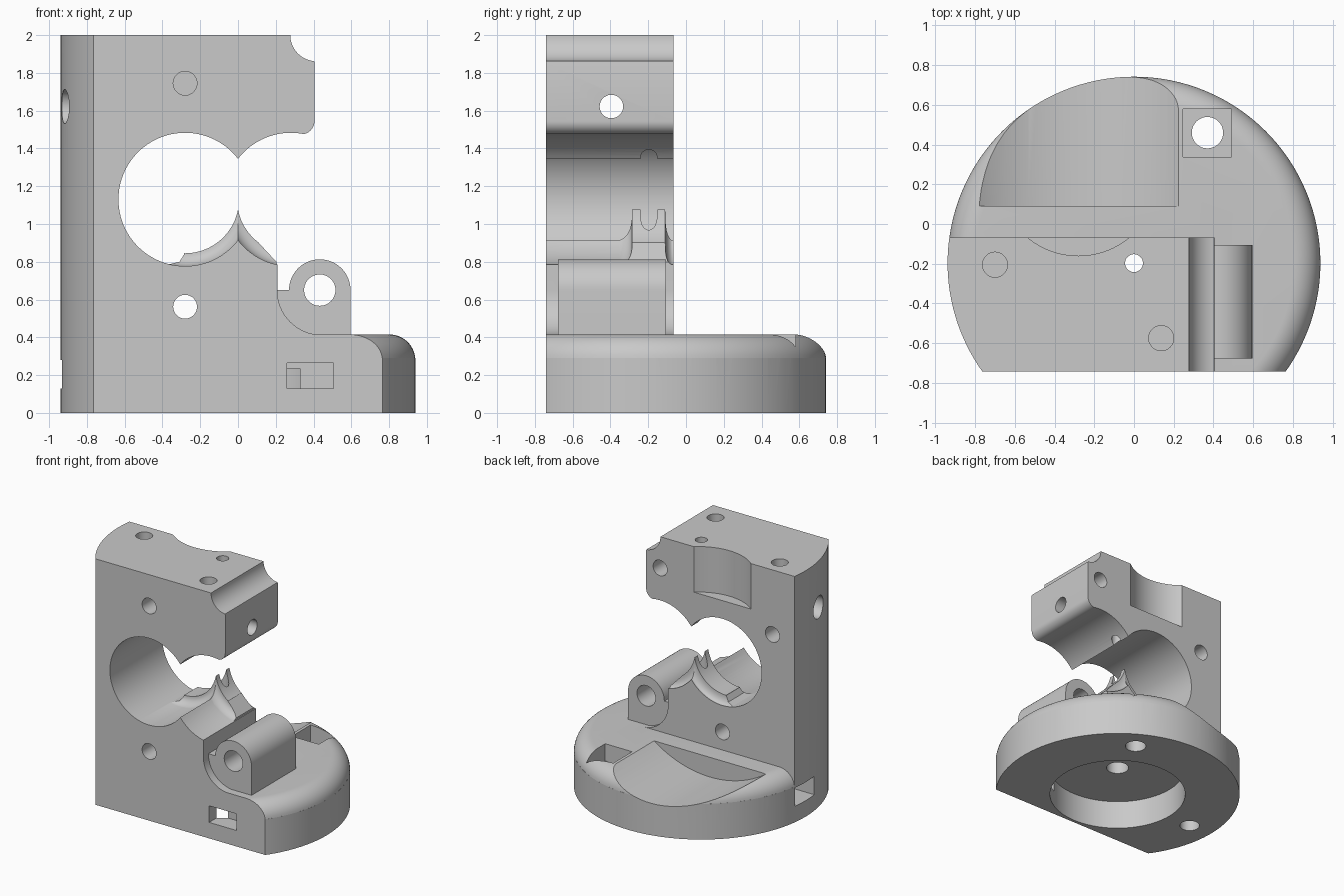
import bpy, bmesh
from math import sin, cos, pi, radians
from mathutils import Vector

old = bpy.data.objects.get("Cube")
if old:
    bpy.data.objects.remove(old, do_unlink=True)

grey = bpy.data.materials.new("plain grey")
grey.use_nodes = True
colour = (0.585, 0.585, 0.585, 1)
grey.diffuse_color = colour
grey.node_tree.nodes["Principled BSDF"].inputs["Base Color"].default_value = colour

YC = -0.197               # centre of the round base
R = 0.939                 # radius of the base
FRONT, BACK = -0.742, -0.067
BORE_X, BORE_Z, BORE_R = 0.28, 1.13, 0.353


def finish(name, bm):
    bmesh.ops.recalc_face_normals(bm, faces=bm.faces)
    mesh = bpy.data.meshes.new(name)
    bm.to_mesh(mesh)
    bm.free()
    mesh.materials.append(grey)
    ob = bpy.data.objects.new(name, mesh)
    bpy.context.collection.objects.link(ob)
    return ob


def arc(cx, cz, r, a0, a1, n=16):
    steps = [radians(a0 + (a1 - a0) * i / n) for i in range(n + 1)]
    return [(cx + r * cos(a), cz + r * sin(a)) for a in steps]


def prism(name, pts, y0, y1):
    """Extrude an (x, z) outline along y, closed at both ends."""
    bm = bmesh.new()
    near = [bm.verts.new((x, y0, z)) for x, z in pts]
    far = [bm.verts.new((x, y1, z)) for x, z in pts]
    bm.faces.new(near)
    bm.faces.new(far[::-1])
    for i in range(len(pts)):
        bm.faces.new((near[i - 1], near[i], far[i], far[i - 1]))
    return finish(name, bm)


def box(name, x0, x1, y0, y1, z0, z1):
    return prism(name, [(x0, z0), (x1, z0), (x1, z1), (x0, z1)], y0, y1)


def lathe(name, profile, axis, centre, n=96):
    """Revolve (radius, height) points around an axis and cap both ends."""
    turn = Vector((0, 0, 1)).rotation_difference(Vector(axis)).to_matrix()
    bm = bmesh.new()
    rings = []
    for r, h in profile:
        ring = []
        for i in range(n):
            a = 2 * pi * i / n
            ring.append(bm.verts.new(turn @ Vector((r * cos(a), r * sin(a), h)) + Vector(centre)))
        rings.append(ring)
    for a, b in zip(rings, rings[1:]):
        for i in range(n):
            j = (i + 1) % n
            bm.faces.new((a[i], a[j], b[j], b[i]))
    bm.faces.new(rings[0])
    bm.faces.new(rings[-1])
    return finish(name, bm)


def rod(axis, r, centre, h0, h1, n=48):
    return lathe("cutter", [(r, h0), (r, h1)], axis, centre, n)


def combine(target, tool, how):
    mod = target.modifiers.new(how.lower(), "BOOLEAN")
    mod.operation, mod.solver, mod.object = how, "EXACT", tool
    bpy.context.view_layer.objects.active = target
    bpy.ops.object.modifier_apply(modifier=mod.name)
    bpy.data.objects.remove(tool, do_unlink=True)


def cut(target, *tools):
    for tool in tools:
        combine(target, tool, "DIFFERENCE")


X, Y, Z = (1, 0, 0), (0, 1, 0), (0, 0, 1)

# Solid round block with a flat front
body = lathe("clamp_body", [(R, 0), (R, 2)], Z, (0, YC, 0), 128)
cut(body, box("cutter", -1.5, 1.5, -2, FRONT, -0.5, 2.5))

# Waste around the upright: its outline has a scooped top corner and flared foot
outline = [(-1.6, 0.1), (-1.6, 2.7), (0.277, 2.7)]
outline += arc(0.415, 2, 0.138, 180, 265)
outline += [(0.405, 1.855)]
outline += arc(0.335, 1.545, 0.07, 0, -90)
outline += [(0.335, 1.1), (0.208, 1.1)]
outline += arc(0.443, 0.648, 0.235, 180, 270)
outline += [(0.443, 0.1)]
waste = box("waste", -1.3, 1.3, -1.3, 1.1, 0.2, 2.5)
cut(waste, prism("cutter", outline, -1.7, BACK))

# Waste above the rounded rim of the base
rim = arc(R - 0.137, 0.278, 0.137, 5, 90, 12)
cut(waste, lathe("cutter", [(2.2, 0.1), (2.2, rim[0][1])] + rim, Z, (0, YC, 0), 128))
cut(body, waste)

# Twin overlapping bores and the curved clearance behind the body
for side in (-1, 1):
    cut(body, rod(Y, BORE_R, (side * BORE_X, 0, BORE_Z), -1.5, 0.3, 96))
cut(body, rod(Y, 0.875, (-BORE_X, 0, BORE_Z), 0.09, 1.2, 128))

# Pointed ridge between the bores, flared into the bore wall
ridge = prism("ridge", [(-0.37, 0.72), (-0.37, 0.785), (-0.31, 0.8), (-0.285, 0.84),
                        (-0.275, 1.12), (0.06, 1.12), (0.11, 0.9), (0.203, 0.8),
                        (0.203, 0.72)], -0.39, BACK - 0.001)
steps = [i * pi / 16 for i in range(9)]
flare = [(BORE_R + 0.002, -1.2)]
flare += [(0.285 + 0.07 * cos(t), -0.37 + 0.085 * sin(t)) for t in steps]
flare += [(0.285 + 0.07 * cos(t), BACK - 0.043 * sin(t)) for t in reversed(steps)]
flare += [(BORE_R + 0.002, 0.3)]
for side in (-1, 1):
    cut(ridge, lathe("cutter", flare, Y, (side * BORE_X, 0, BORE_Z)))
combine(body, ridge, "UNION")

# Hinge barrel
barrel = [(0.19, 0.65), (0.27, 0.65)] + arc(0.433, 0.65, 0.163, 180, 0, 24)[1:]
barrel += [(0.596, 0.3), (0.19, 0.3)]
combine(body, prism("hinge", barrel, -0.677, -0.107), "UNION")

# Rear scoop and underside recess
cut(body,
    rod(Z, 0.403, (-BORE_X, 0.243, 0), 1.63, 2.2, 96),
    rod(Z, 0.52, (0, YC, 0), -0.1, 0.235, 96))

# Nut pockets: front, side and top
cut(body,
    box("cutter", 0.26, 0.505, -0.9, -0.6, 0.13, 0.265),
    box("cutter", -1.1, -0.62, -0.318, -0.072, 0.13, 0.28),
    box("cutter", 0.248, 0.49, 0.338, 0.58, 0.275, 0.6))

# Screw holes: axis, radius, centre, start, end
for hole in [
    (Y, 0.083, (0.433, 0, 0.65), -0.9, 0.1),
    (Y, 0.063, (-BORE_X, 0, 0.562), -0.9, 0.05),
    (Y, 0.063, (-BORE_X, 0, 1.745), -0.9, -0.45),
    (Y, 0.063, (0.28, 0, 1.745), -0.3, 0.1),
    (Y, 0.063, (-0.73, 0, 1.475), -0.3, 0.1),
    (X, 0.062, (0, -0.395, 1.622), -1.2, 0.6),
    (X, 0.09, (0, -0.395, 1.622), -1.2, -0.6),
    (Z, 0.045, (0, YC, 0), 0.1, 2.2),
    (Z, 0.085, (0, YC, 0), 0.15, 0.5),
    (Z, 0.063, (-0.7, -0.205, 0), 1.75, 2.2),
    (Z, 0.063, (0.137, -0.575, 0), 1.72, 2.2),
    (Z, 0.075, (-0.735, -0.21, 0), -0.1, 0.2),
    (Z, 0.079, (0.37, 0.46, 0), -0.1, 0.5),
]:
    cut(body, rod(*hole))

# Smooth shading with crisp edges
bpy.ops.object.select_all(action="DESELECT")
body.select_set(True)
bpy.context.view_layer.objects.active = body
bpy.ops.object.shade_smooth_by_angle(angle=radians(25))
